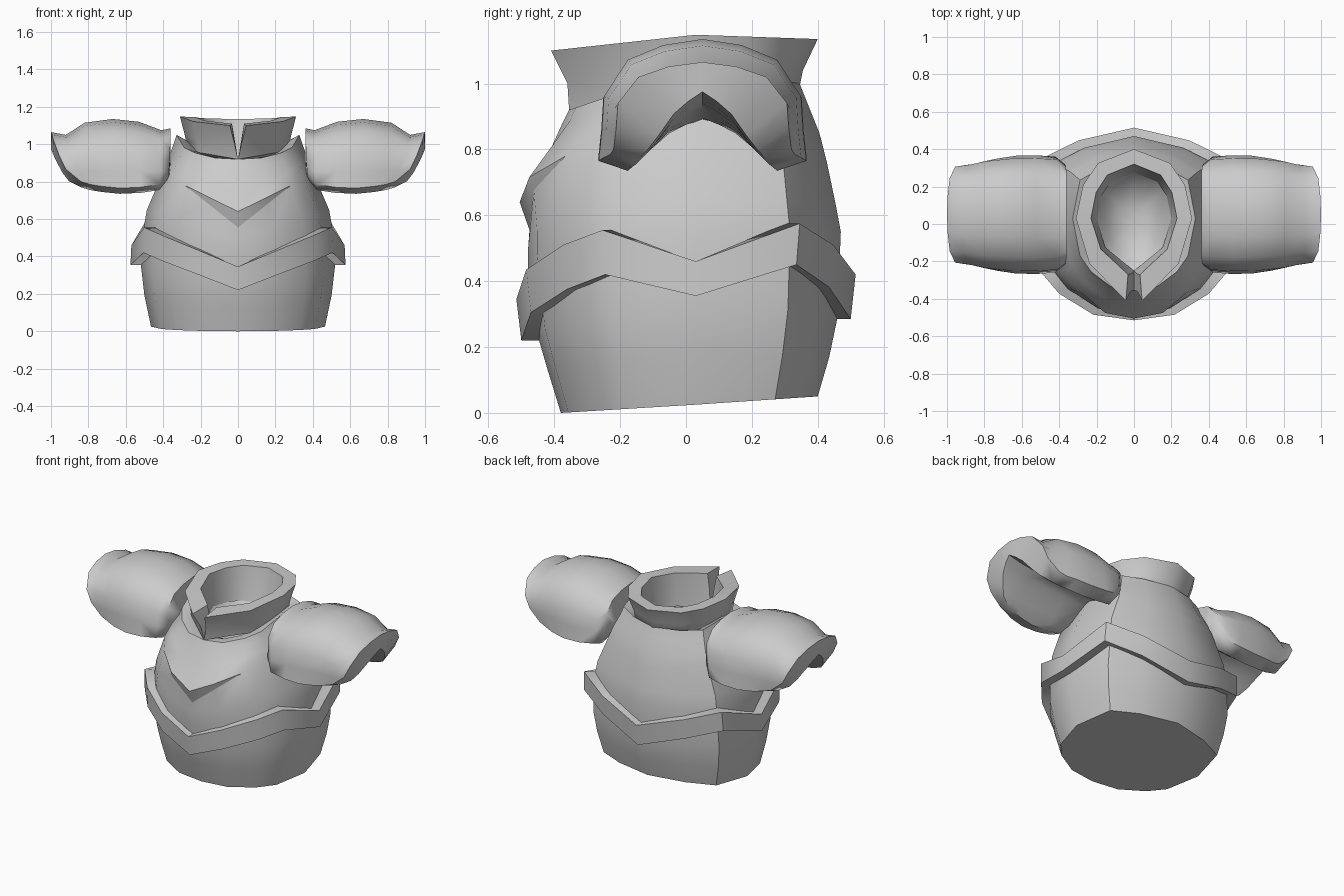
import bpy
import bmesh
import math

if "Cube" in bpy.data.objects:
    bpy.data.objects.remove(bpy.data.objects["Cube"], do_unlink=True)

grey = bpy.data.materials.new("plain_grey")
grey.use_nodes = True
grey.diffuse_color = (0.6, 0.6, 0.6, 1)
grey.node_tree.nodes["Principled BSDF"].inputs["Base Color"].default_value = (0.6, 0.6, 0.6, 1)

CENTRE_Y = 0.03


def loft(name, rings, loop=False, angle=45, creases=()):
    """Skin closed rings of points; end rings are capped unless they loop."""
    bm = bmesh.new()
    rows = [[bm.verts.new(p) for p in ring] for ring in rings]
    n = len(rows[0])
    pairs = list(zip(rows, rows[1:]))
    if loop:
        pairs.append((rows[-1], rows[0]))
    for a, b in pairs:
        for i in range(n):
            j = (i + 1) % n
            bm.faces.new((a[i], a[j], b[j], b[i]))
    if not loop:
        for row in (rows[0], rows[-1]):
            for i in range(n // 2 - 1):
                bm.faces.new((row[i], row[i + 1], row[n - 2 - i], row[n - 1 - i]))
    # Keep the front of the creased rings sharp
    for k in creases:
        for i in (-2, -1, 0, 1):
            bm.edges.get((rows[k][i], rows[k][i + 1])).smooth = False
    bmesh.ops.remove_doubles(bm, verts=bm.verts, dist=1e-5)
    bmesh.ops.recalc_face_normals(bm, faces=bm.faces)
    mesh = bpy.data.meshes.new(name)
    bm.to_mesh(mesh)
    bm.free()
    mesh.materials.append(grey)
    obj = bpy.data.objects.new(name, mesh)
    bpy.context.collection.objects.link(obj)
    bpy.ops.object.select_all(action='DESELECT')
    obj.select_set(True)
    bpy.context.view_layer.objects.active = obj
    bpy.ops.object.shade_smooth_by_angle(angle=math.radians(angle))


def mirrored(half):
    """Close a half outline whose two ends lie on the centre line."""
    return half + [(-x, y, z) for x, y, z in half[-2:0:-1]]


def place(u, v, width, front, back):
    """Scale a unit plan point to a half width and front and back limits."""
    depth = CENTRE_Y - front if v < 0 else back - CENTRE_Y
    return u * width, CENTRE_Y + v * depth


# Half outline of the trunk, from front to back
PLAN = [(0, -1), (.38, -.945), (.70, -.74), (.88, -.52),
        (1, 0), (.88, .65), (.52, .86), (0, 1)]


def trunk_ring(width, front, back, z_front, z_side, z_back, chevron=False, dent=0):
    """Chevron rings rise evenly across x, the others along y."""
    half = []
    for u, v in PLAN:
        x, y = place(u, v, width, front, back)
        z_end = z_front if v < 0 else z_back
        z = z_end + (z_side - z_end) * (u if chevron else 1 - abs(v))
        sink = dent * max(0, 1 - u / .7) if v < 0 else 0
        half.append((x, y + sink * .35, z - sink))
    return mirrored(half)


# Torso: waist, chest fold, shoulders, then down into the neck hollow
TORSO = [
    (.465, -.38, .40, 0, .025, .05),
    (.50, -.42, .435, .13, .19, .17),
    (.52, -.455, .46, .25, .36, .29),
    (.505, -.48, .47, .44, .55, .55, True),
    (.487, -.48, .455, .49, .65, .63, True),
    (.405, -.505, .428, .64, .84, .76, True, .085),
    (.405, -.505, .428, .64, .84, .76, True),
    (.38, -.43, .405, .76, .90, .85, True),
    (.345, -.375, .365, .88, 1.0, .95),
    (.328, -.355, .345, .92, 1.05, 1.0),
    (.24, -.30, .31, .92, 1.0, .98),
    (.20, -.25, .275, .90, .94, .92),
    (.15, -.19, .21, .84, .87, .85),
    (.07, -.08, .11, .80, .80, .80),
]
loft("torso", [trunk_ring(*row) for row in TORSO], creases=(5, 6))

# Belt: zigzag band with low points at front, sides and back
BELT_LOW = [.22, .305, .375, .42, .355, .45, .382, .285]
BELT_HIGH = [.345, .435, .51, .555, .46, .575, .51, .42]


def belt_ring(width, front, back, heights):
    return mirrored([(*place(u, v, width, front, back), z)
                     for (u, v), z in zip(PLAN, heights)])


loft("belt", [
    belt_ring(.575, -.50, .50, BELT_LOW),
    belt_ring(.57, -.515, .515, BELT_HIGH),
    belt_ring(.49, -.455, .45, BELT_HIGH),
    belt_ring(.49, -.44, .44, BELT_LOW),
], loop=True)

# Collar: flared band with a narrow notch at the front
COLLAR_PLAN = [(.14, -1), (.77, -.55), (1, 0), (.88, .48), (.62, .8), (0, 1)]


def collar_station(u, v):
    def at(width, front, back, z_front, z_side, z_back, pinch):
        z_end = z_front if v < 0 else z_back
        x, y = place(u, v, width, front, back)
        return x * (pinch if v == -1 else 1), y, z_side + (z_end - z_side) * abs(v)
    return [at(.275, -.355, .345, .92, 1.0, .99, .02),
            at(.285, -.36, .355, 1.0, 1.05, 1.04, .45),
            at(.31, -.41, .40, 1.10, 1.148, 1.135, 1),
            at(.23, -.27, .32, 1.11, 1.145, 1.135, 1),
            at(.215, -.265, .30, 1.0, 1.03, 1.02, .45),
            at(.20, -.25, .275, .90, .94, .92, .02)]


half = [collar_station(u, v) for u, v in COLLAR_PLAN]
other = [[(-x, y, z) for x, y, z in station] for station in half[-2::-1]]
loft("collar", half + other)

# Shoulder guards: thick arched shells running outward from the neck
OUTER_ARCH = [(1, 0), (.97, .25), (.95, .53), (.72, .83), (.38, .95), (0, 1)]
INNER_ARCH = [(1, 0), (.85, .15), (.68, .36), (.45, .67), (.22, .86), (0, 1)]
# crown x, leg x, half width, low z, crown z, underside z
GUARD = [
    (.36, .37, .27, .85, 1.085, .89),
    (.41, .42, .31, .785, 1.075, .895),
    (.53, .52, .317, .77, 1.12, .91),
    (.67, .63, .315, .765, 1.135, .925),
    (.82, .73, .30, .775, 1.115, .94),
    (.92, .79, .28, .785, 1.05, .955),
    (1.0, .84, .27, .80, 1.065, .975),
]


def guard_section(side, crown, leg, width, low, top, under):
    def arch(shape, w, z0, z1):
        right = [(side * (leg + (crown - leg) * v ** .5), .05 - u * w, z0 + v * (z1 - z0))
                 for u, v in shape]
        return right + [(x, .10 - y, z) for x, y, z in right[-2::-1]]
    return (arch(OUTER_ARCH, width, low, top)
            + arch(INNER_ARCH, width * .72, low - .03, under)[::-1])


for label, side in (("left", 1), ("right", -1)):
    loft(label + "_shoulder_guard", [guard_section(side, *row) for row in GUARD], angle=55)
